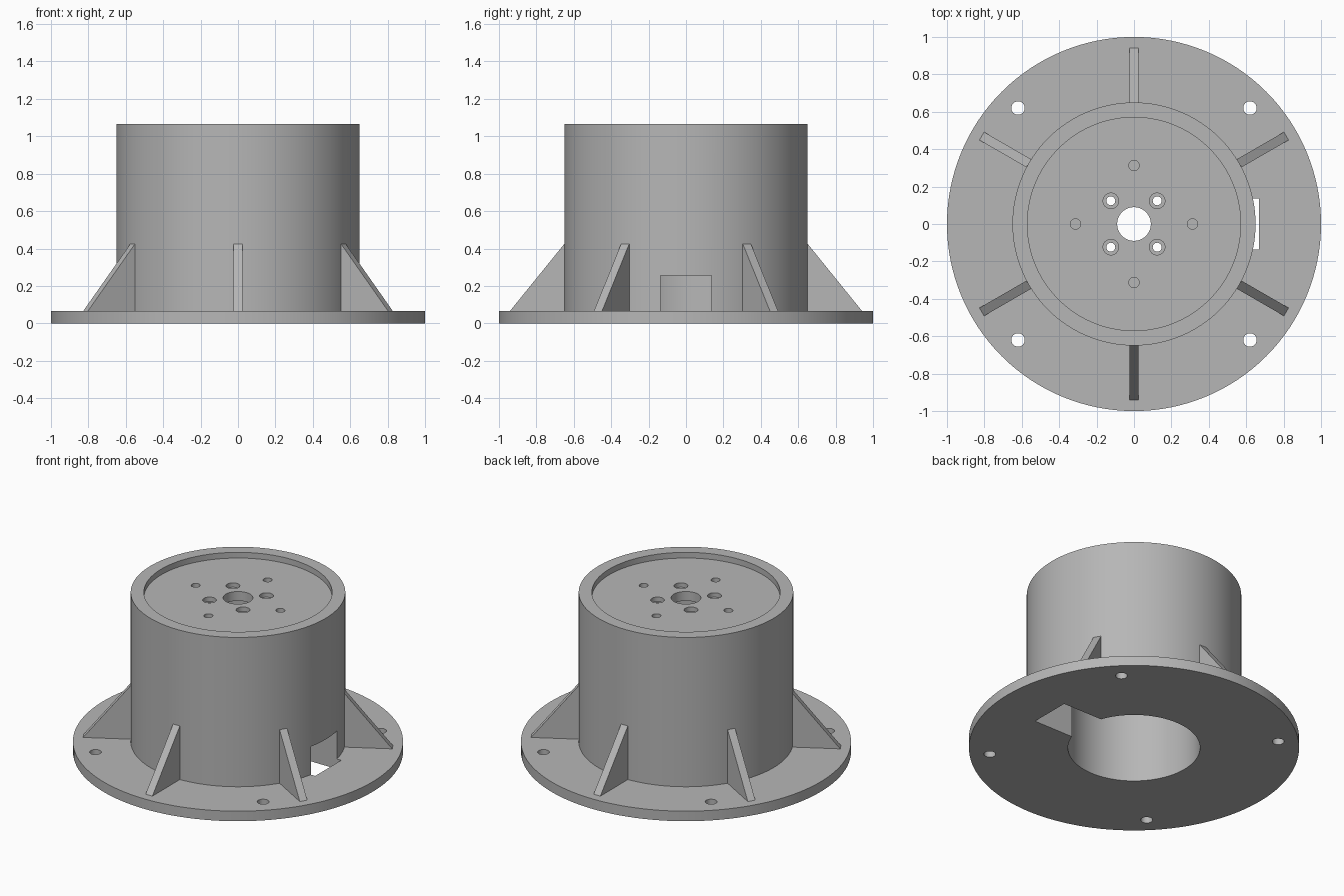
import bpy, bmesh, math
from mathutils import Vector, Matrix

cube = bpy.data.objects.get("Cube")
if cube:
    bpy.data.objects.remove(cube, do_unlink=True)

grey = bpy.data.materials.new("plain grey")
grey.use_nodes = True
colour = (0.47, 0.47, 0.47, 1)
grey.diffuse_color = colour
grey.node_tree.nodes["Principled BSDF"].inputs["Base Color"].default_value = colour

BASE_TOP, TOP, FLOOR, CEILING = 0.067, 1.065, 1.027, 0.965
WALL, LIP, BORE = 0.65, 0.57, 0.4


def lathe(bm, profile, x=0, y=0, sides=16, closed=False):
    """Spin an (r, z) profile about a vertical axis through x, y."""
    verts = [bm.verts.new((x + r, y, z)) for r, z in profile]
    pairs = list(zip(verts, verts[1:]))
    if closed:
        pairs.append((verts[-1], verts[0]))
    edges = [bm.edges.new(p) for p in pairs]
    bmesh.ops.spin(bm, geom=verts + edges, cent=(x, y, 0), axis=(0, 0, 1),
                   angle=math.tau, steps=sides, use_duplicate=False)
    bmesh.ops.remove_doubles(bm, verts=bm.verts, dist=1e-5)


def finish(bm, name):
    bmesh.ops.recalc_face_normals(bm, faces=bm.faces)
    mesh = bpy.data.meshes.new(name)
    bm.to_mesh(mesh)
    bm.free()
    mesh.materials.append(grey)
    obj = bpy.data.objects.new(name, mesh)
    bpy.context.collection.objects.link(obj)
    return obj


# Flanged housing with recessed top plate, centre hole and open bore
bm = bmesh.new()
lathe(bm, [(BORE, 0), (1, 0), (1, BASE_TOP), (WALL, BASE_TOP), (WALL, TOP),
           (LIP, TOP), (LIP, FLOOR), (0.09, FLOOR), (0.09, CEILING),
           (BORE, CEILING)], sides=128, closed=True)
housing = finish(bm, "housing")

# Cutter for every bolt hole and the cable slot
bm = bmesh.new()
for sx in (-1, 1):
    for sy in (-1, 1):
        # flange bolt holes
        lathe(bm, [(0, -0.1), (0.036, -0.1), (0.036, 0.2), (0, 0.2)],
              0.62 * sx, 0.62 * sy, 24)
        # counterbored screw holes in the top plate
        lathe(bm, [(0, 0.9), (0.024, 0.9), (0.024, 0.998), (0.042, 0.998),
                   (0.042, 1.2), (0, 1.2)], 0.124 * sx, 0.124 * sy)
for i in range(4):
    # shallow locating holes
    a = i * math.pi / 2
    lathe(bm, [(0, 0.992), (0.028, 0.992), (0.028, 1.2), (0, 1.2)],
          0.313 * math.cos(a), 0.313 * math.sin(a))
# cable slot through wall and flange on the +x side
low, high = Vector((0.2, -0.137, -0.1)), Vector((0.667, 0.137, 0.255))
bmesh.ops.create_cube(bm, size=1, matrix=Matrix.Translation((low + high) / 2)
                      @ Matrix.Diagonal((*(high - low), 1)))
cutter = finish(bm, "hole_cutter")
cutter.hide_render = True

cut = housing.modifiers.new("holes", 'BOOLEAN')
cut.operation = 'DIFFERENCE'
cut.solver = 'EXACT'
cut.object = cutter
bpy.context.view_layer.objects.active = housing
housing.select_set(True)
bpy.ops.object.modifier_apply(modifier=cut.name)
bpy.data.objects.remove(cutter, do_unlink=True)
bpy.ops.object.shade_smooth_by_angle(angle=math.radians(30))

# Six triangular stiffening ribs
for i in range(6):
    bm = bmesh.new()
    outline = [(0.63, BASE_TOP - 0.01), (0.94, BASE_TOP - 0.01),
               (0.94, BASE_TOP), (WALL, 0.425), (0.63, 0.425)]
    face = bm.faces.new([bm.verts.new((r, -0.025, z)) for r, z in outline])
    side = bmesh.ops.extrude_face_region(bm, geom=[face])["geom"]
    bmesh.ops.translate(bm, vec=(0, 0.05, 0),
                        verts=[v for v in side if isinstance(v, bmesh.types.BMVert)])
    rib = finish(bm, f"rib_{i + 1}")
    rib.rotation_euler.z = math.radians(30 + 60 * i)
